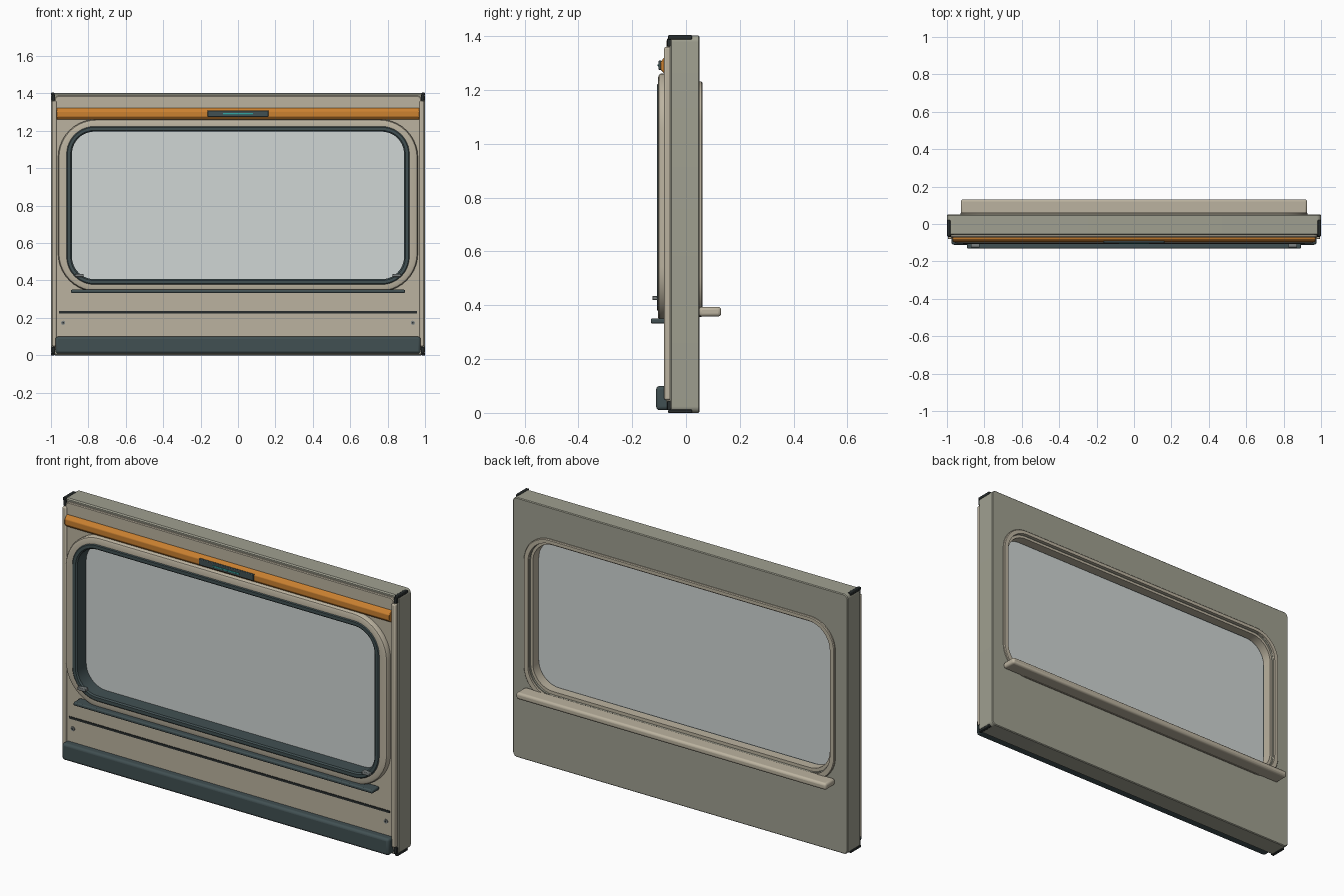
import bpy, bmesh, math
from mathutils import Vector

if "Cube" in bpy.data.objects:
    bpy.data.objects.remove(bpy.data.objects["Cube"])


def mat(name, r, g, b):
    m = bpy.data.materials.new(name)
    m.diffuse_color = (r, g, b, 1)
    m.use_nodes = True
    m.node_tree.nodes["Principled BSDF"].inputs["Base Color"].default_value = m.diffuse_color
    return m


TAN = mat("tan_panel", .50, .45, .35)
GREY = mat("grey_shell", .35, .35, .28)
DARK = mat("dark_slate", .053, .08, .085)
BLACK = mat("near_black", .02, .025, .025)
ORANGE = mat("orange", .60, .22, .03)
TEAL = mat("teal", .03, .35, .33)
GLASS = mat("glass", .63, .67, .66)
STEEL = mat("steel", .20, .22, .22)


def finish(bm, name, material, bevel=0, segments=2):
    bmesh.ops.recalc_face_normals(bm, faces=bm.faces)
    me = bpy.data.meshes.new(name)
    bm.to_mesh(me)
    bm.free()
    ob = bpy.data.objects.new(name, me)
    bpy.context.collection.objects.link(ob)
    me.materials.append(material)
    bpy.context.view_layer.objects.active = ob
    ob.select_set(True)
    if bevel:
        mod = ob.modifiers.new("bevel", 'BEVEL')
        mod.width, mod.segments, mod.limit_method = bevel, segments, 'ANGLE'
    bpy.ops.object.shade_smooth_by_angle(angle=math.radians(35))
    ob.select_set(False)
    return ob


def loop(hw, z0, z1, r, y, n=10):
    """Rounded rectangle in the xz plane at depth y."""
    pts = []
    for cx, cz, a0 in ((hw - r, z1 - r, 0), (r - hw, z1 - r, 90),
                       (r - hw, z0 + r, 180), (hw - r, z0 + r, 270)):
        for i in range(n + 1):
            a = math.radians(a0 + 90 * i / n)
            pts.append(Vector((cx + r * math.cos(a), y, cz + r * math.sin(a))))
    return pts


def loft(name, material, sections, ring=True):
    """Bridge rounded rectangles; a ring closes on itself, otherwise ends are capped."""
    bm = bmesh.new()
    rows = [[bm.verts.new(p) for p in loop(*s)] for s in sections]
    pairs = list(zip(rows, rows[1:])) + ([(rows[-1], rows[0])] if ring else [])
    for a, b in pairs:
        for i in range(len(a)):
            j = (i + 1) % len(a)
            bm.faces.new((a[i], a[j], b[j], b[i]))
    if not ring:
        bm.faces.new(rows[0])
        bm.faces.new(rows[-1])
    return finish(bm, name, material)


def box(name, material, x, y, z, bevel=0, segments=2):
    bm = bmesh.new()
    bmesh.ops.create_cube(bm, size=1)
    for v in bm.verts:
        v.co = Vector([(lo + hi) / 2 + c * (hi - lo) for c, (lo, hi) in zip(v.co, (x, y, z))])
    return finish(bm, name, material, bevel, segments)


def extrude_x(name, material, profile, hw, bevel=0):
    """Extrude a (y, z) profile along x, symmetric about x = 0."""
    bm = bmesh.new()
    ends = [[bm.verts.new((x, y, z)) for y, z in profile] for x in (-hw, hw)]
    for i in range(len(profile)):
        j = (i + 1) % len(profile)
        bm.faces.new((ends[0][i], ends[0][j], ends[1][j], ends[1][i]))
    bm.faces.new(ends[0])
    bm.faces.new(ends[1])
    return finish(bm, name, material, bevel)


def span(s, a, b):
    return tuple(sorted((s * a, s * b)))


# wall shell with window opening
loft("wall_shell", GREY, [
    (.994, .006, 1.396, .02, -.06), (1.0, 0, 1.402, .024, -.054),
    (1.0, 0, 1.402, .024, .046), (.996, .004, 1.398, .02, .05),
    (.90, .39, 1.21, .13, .05), (.90, .39, 1.21, .13, -.06)])

# front skin
loft("front_skin", TAN, [
    (.98, .02, 1.388, .02, -.058), (.98, .02, 1.388, .02, -.068),
    (.976, .024, 1.384, .018, -.072),
    (.91, .38, 1.22, .14, -.072), (.91, .38, 1.22, .14, -.058)])

# raised window surround
loft("window_surround", TAN, [
    (.962, .34, 1.262, .205, -.07), (.962, .34, 1.262, .205, -.092),
    (.957, .345, 1.257, .20, -.100), (.947, .355, 1.247, .19, -.104),
    (.915, .38, 1.222, .15, -.104), (.915, .38, 1.222, .15, -.07)])

# dark gasket running back to the glass
loft("window_gasket", DARK, [
    (.918, .377, 1.225, .15, -.09), (.918, .377, 1.225, .15, -.103),
    (.912, .383, 1.219, .145, -.108), (.895, .40, 1.202, .125, -.108),
    (.888, .407, 1.196, .12, -.102), (.888, .407, 1.196, .12, -.008),
    (.905, .39, 1.213, .135, -.008)])

# window pane
loft("window_pane", GLASS, [
    (.895, .40, 1.203, .125, -.027), (.895, .40, 1.203, .125, -.012)], ring=False)

# interior frame, stepped
loft("interior_frame", TAN, [
    (.928, .357, 1.232, .15, .045), (.928, .357, 1.232, .15, .057),
    (.924, .361, 1.228, .146, .061), (.902, .385, 1.21, .13, .061),
    (.902, .385, 1.21, .13, .04), (.887, .407, 1.196, .12, .04),
    (.887, .407, 1.196, .12, -.010), (.91, .38, 1.22, .14, -.010)])

# interior sill
box("interior_sill", TAN, (-.926, .926), (.048, .131), (.358, .394), .012, 3)

# orange stripe rail and indicator
extrude_x("orange_rail", ORANGE, [(-.065, 1.26), (-.08, 1.26), (-.095, 1.276),
                                  (-.095, 1.304), (-.08, 1.322), (-.065, 1.322)], .97, .003)
box("indicator_plate", DARK, (-.163, .163), (-.102, -.09), (1.275, 1.309), .003)
box("indicator_light", TEAL, (-.08, .08), (-.105, -.10), (1.288, 1.295), .001)

# drip ledge below the window
box("drip_ledge", DARK, (-.893, .893), (-.131, -.07), (.332, .351), .006)

# seam strip and bumper
box("seam_strip", BLACK, (-.958, .958), (-.075, -.068), (.224, .236))
box("bottom_bumper", DARK, (-.976, .976), (-.111, -.055), (.01, .1), .013, 3)

for s, side in ((-1, "left"), (1, "right")):
    # vertical edge trim
    box(side + "_edge_trim", TAN, span(s, .97, .995), (-.081, -.056), (.048, 1.36), .006)
    # small drain clip on the gasket
    box(side + "_drain_clip", STEEL, span(s, .825, .872), (-.125, -.098), (.419, .435), .003)
    # screw with hex recess
    for r, y, m, part, n in ((.011, -.077, STEEL, "screw", 20), (.005, -.0785, BLACK, "screw_recess", 6)):
        bm = bmesh.new()
        bmesh.ops.create_cone(bm, cap_ends=True, segments=n, radius1=r, radius2=r, depth=.01)
        for v in bm.verts:
            v.co = Vector((s * .935 + v.co.x, y + .005 + v.co.z, .174 + v.co.y))
        finish(bm, f"{side}_{part}", m)
    # corner guards, top and bottom
    for end, cap, face in (("top", (1.388, 1.404), (1.362, 1.392)),
                           ("bottom", (-.001, .012), (.01, .045))):
        box(f"{side}_{end}_corner_cap", BLACK, span(s, .982, 1.0), (-.066, .022), cap, .003)
        box(f"{side}_{end}_corner_face", BLACK, span(s, .978, .996), (-.07, -.055), face, .003)
